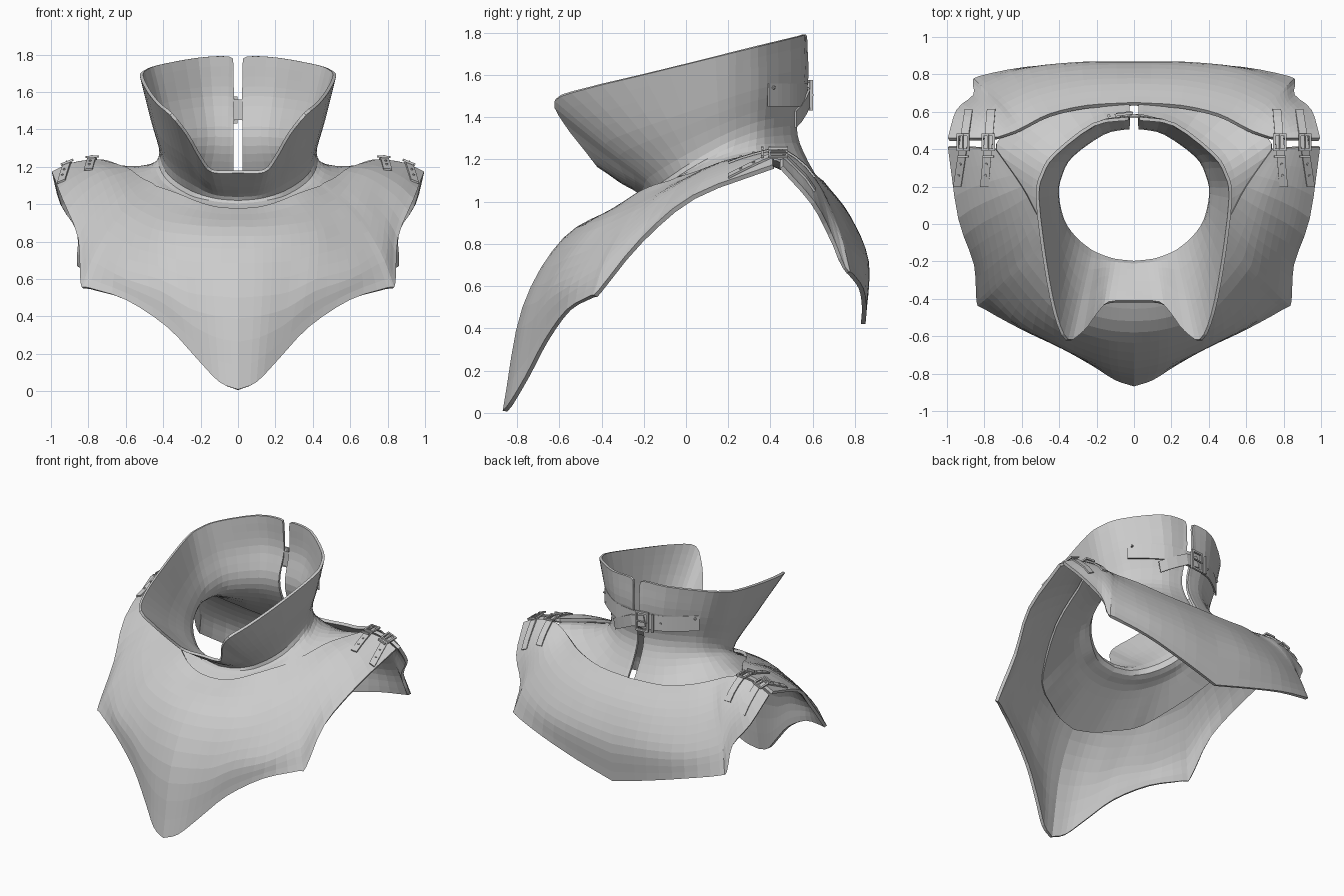
import bpy, bmesh, math
from mathutils import Vector, Matrix
from mathutils.bvhtree import BVHTree

if "Cube" in bpy.data.objects:
    bpy.data.objects.remove(bpy.data.objects["Cube"])


def smooth_path(pts, sub):
    """Catmull-Rom through the points, ends clamped."""
    p = [Vector(q) for q in pts]
    p = [p[0] * 2 - p[1]] + p + [p[-1] * 2 - p[-2]]
    out = []
    for i in range(1, len(p) - 2):
        a, b, c, d = p[i - 1:i + 3]
        for k in range(sub):
            t = k / sub
            out.append(0.5 * (2 * b + (c - a) * t + (2 * a - 5 * b + 4 * c - d) * t * t
                              + (3 * b - a - 3 * c + d) * t ** 3))
    return out + [p[-2]]


def new_object(name, bm):
    me = bpy.data.meshes.new(name)
    bm.to_mesh(me)
    bm.free()
    ob = bpy.data.objects.new(name, me)
    bpy.context.collection.objects.link(ob)
    return ob


def solidify(ob, t, offset=-1):
    m = ob.modifiers.new("thickness", "SOLIDIFY")
    m.thickness, m.offset = t, offset


def shell(name, columns, thick, flip=False, sub_u=3, sub_v=4):
    """Half shell lofted from control columns, mirrored over x."""
    rows = [smooth_path(r, sub_u) for r in zip(*columns)]
    cols = [smooth_path(c, sub_v) for c in zip(*rows)]
    bm = bmesh.new()
    vs = [[bm.verts.new(p) for p in c] for c in cols]
    for a, b in zip(vs, vs[1:]):
        for j in range(len(a) - 1):
            f = [a[j], b[j], b[j + 1], a[j + 1]]
            bm.faces.new(f[::-1] if flip else f)
    tree = BVHTree.FromBMesh(bm)
    ob = new_object(name, bm)
    ob.modifiers.new("mirror", "MIRROR").use_clip = True
    solidify(ob, thick)
    return tree


def strap(name, pts, sides, width):
    """Flat leather band along a path."""
    bm = bmesh.new()
    prev = None
    for p, s in zip(pts, sides):
        pair = [bm.verts.new(p - s * width / 2), bm.verts.new(p + s * width / 2)]
        if prev:
            bm.faces.new([prev[0], prev[1], pair[1], pair[0]])
        prev = pair
    solidify(new_object(name, bm), 0.01, 0)


def frame_matrix(pos, along, normal):
    y, z = along.normalized(), normal.normalized()
    x = y.cross(z).normalized()
    z = x.cross(y)
    m = Matrix((x, y, z)).transposed().to_4x4()
    m.translation = pos
    return m


def buckle(name, m, w, l, r=0.012):
    """Rectangular frame with a prong and a keeper loop."""
    bm = bmesh.new()
    for c, s in [((-w / 2, 0, 0), (r, l, r)), ((w / 2, 0, 0), (r, l, r)),
                 ((0, -l / 2, 0), (w + r, r, r)), ((0, l / 2, 0), (w + r, r, r)),
                 ((0, 0, r / 2), (r * .6, l, r * .6)),
                 ((0, -l * .95, 0), (w, r, r))]:
        bmesh.ops.create_cube(bm, size=1, matrix=m @ Matrix.Translation(c) @ Matrix.Diagonal((*s, 1)))
    new_object(name, bm)


def rivet(name, m):
    bm = bmesh.new()
    bmesh.ops.create_cone(bm, cap_ends=True, segments=8, radius1=.009, radius2=.006, depth=.014, matrix=m)
    new_object(name, bm)


# Chest plate: columns from centre to shoulder, neckline to outer edge
front = shell("chest_plate", [
    [(0, -.32, .98), (0, -.58, .83), (0, -.775, .5), (0, -.868, .01)],
    [(.1, -.31, .985), (.13, -.57, .83), (.13, -.75, .51), (.1, -.835, .05)],
    [(.2, -.28, 1.01), (.28, -.53, .84), (.27, -.7, .53), (.22, -.76, .175)],
    [(.3, -.22, 1.05), (.42, -.46, .86), (.42, -.63, .6), (.38, -.67, .345)],
    [(.38, -.15, 1.08), (.52, -.36, .9), (.6, -.53, .65), (.6, -.565, .49)],
    [(.44, -.08, 1.1), (.6, -.26, .95), (.73, -.4, .73), (.8, -.455, .555)],
    [(.46, -.045, 1.115), (.63, -.21, .975), (.77, -.35, .765), (.842, -.415, .58)],
    [(.52, .05, 1.145), (.66, -.08, 1.06), (.79, -.17, .93), (.855, -.22, .82)],
    [(.6, .2, 1.2), (.72, .15, 1.18), (.85, .09, 1.11), (.94, .03, 1.03)],
    [(.74, .4, 1.24), (.82, .405, 1.235), (.91, .41, 1.215), (.995, .41, 1.175)],
], .022, flip=True)

# Back plate: columns from centre to shoulder
back = shell("back_plate", [
    [(0, .65, 1.1), (0, .78, .93), (0, .865, .7), (0, .85, .42)],
    [(.25, .635, 1.11), (.27, .77, .94), (.28, .862, .73), (.28, .855, .5)],
    [(.45, .59, 1.15), (.52, .72, .98), (.56, .825, .77), (.58, .84, .59)],
    [(.58, .525, 1.19), (.68, .65, 1.05), (.78, .74, .85), (.83, .79, .66)],
    [(.63, .5, 1.21), (.72, .62, 1.1), (.8, .7, .92), (.862, .755, .69)],
    [(.67, .485, 1.225), (.76, .58, 1.15), (.82, .65, 1.01), (.86, .69, .85)],
    [(.7, .475, 1.235), (.8, .53, 1.19), (.88, .58, 1.1), (.95, .61, 1.0)],
    [(.73, .465, 1.24), (.82, .46, 1.235), (.91, .46, 1.215), (.995, .46, 1.17)],
], .022)

# Collar, rear slit to front: angle round the neck, rim x, y, drop below the rim plane, flange edge
neck = []
for deg, rx, ry, dip, flange in [
        (4, .025, .575, .04, (.025, .72, .97)), (8, .05, .57, 0, (.08, .72, .97)),
        (24, .22, .54, 0, (.28, .69, .99)), (54, .43, .38, 0, (.6, .54, 1.12)),
        (72, .5, .27, 0, (.735, .43, 1.212)), (89, .525, .14, 0, (.7, .25, 1.17)),
        (112, .485, -.2, 0, (.64, -.05, 1.04)), (129, .43, -.48, 0, (.48, -.38, .88)),
        (143, .365, -.622, .02, (.38, -.48, .82)), (150, .28, -.58, .135, (.33, -.51, .805)),
        (156, .205, -.48, .29, (.27, -.54, .79)), (166, .14, -.425, .375, (.15, -.6, .76)),
        (180, 0, -.42, .38, (0, -.63, .74))]:
    s, c = math.sin(math.radians(deg)), math.cos(math.radians(deg))
    rim = Vector((rx, ry, 1.65 + .246 * ry - dip))
    y = .155 + .37 * c
    waist = Vector((.42 * s, y, 1.02 + .34 * math.sin(math.pi / 2 * (y + .215) / .74)))
    y = .12 + .46 * c
    base = Vector((.5 * s, y, 1.22 - (.5 if y < .33 else .25) * abs(y - .33) ** 1.5))
    if deg < 8:
        waist.x = base.x = rx
    mid = (rim + waist) / 2 + Vector((0, max(0, ry - .3) * .1, 0))
    neck.append([rim, mid, waist, base, Vector(flange)])
neck[-1] = [Vector((0, p.y, p.z)) for p in neck[-1]]
collar = shell("neck_collar", neck, .018)


# Shoulder straps, buckles and rivets
def drop(x, y):
    for tree in (front, back):
        hit = tree.ray_cast(Vector((x, y, 3)), Vector((0, 0, -1)))[0]
        if hit:
            return hit + Vector((0, 0, .008))


for side, sx in (("right", 1), ("left", -1)):
    for tag, x0, dx in (("inner", .8, -.035), ("outer", .945, -.06)):
        pts = [drop(x0 + dx * (y - .2) / .4, y) for y in (.2, .26, .32, .37, .4, .475, .52, .57, .61)]
        pts = [Vector((p.x * sx, p.y, p.z)) for p in pts if p]
        slope = Vector((1, 0, (-.05 if tag == "inner" else -.4) * sx)).normalized()
        name = f"{side}_{tag}_shoulder"
        strap(name + "_strap", pts, [slope] * len(pts), .045)
        up = slope.cross(Vector((0, 1, 0)))
        mid = (pts[4] + pts[5]) / 2 + up * .012
        buckle(name + "_buckle", frame_matrix(mid, Vector((0, 1, 0)), up), .06, .08)
        for i in (1, 2):
            rivet(f"{name}_rivet_{i}", frame_matrix(pts[i] + up * .004, pts[i + 1] - pts[i], up))


# Collar strap closing the rear slit
def wrap(deg, z, off=.01):
    a = math.radians(max(abs(deg), 6))
    d = Vector((math.sin(a), math.cos(a), 0))
    hit = collar.ray_cast(Vector((0, .15, z)), d)[0] + d * off
    b = math.radians(deg)
    r = (hit - Vector((0, .15, z))).length
    return Vector((math.sin(b) * r, .15 + math.cos(b) * r, z))


Z = Vector((0, 0, 1))
pts = [wrap(a, 1.505) for a in range(-58, 59, 4)]
strap("collar_strap", pts, [Z] * len(pts), .11)
pts = [wrap(a, 1.505 - .0038 * max(0, a), .025 + .0005 * a) for a in (-9, 4, 14, 23, 30)]
strap("collar_strap_tongue", pts, [Vector((.2, 0, .98))] * 5, .08)
p = wrap(-7, 1.505, .03)
buckle("collar_buckle", frame_matrix(p, Vector((1, .12, 0)), Vector((-.12, 1, 0))), .13, .085, .014)
for i, (a, z) in enumerate([(-54, 1.54), (-54, 1.47), (54, 1.54), (54, 1.47), (-24, 1.505)]):
    q = wrap(a, z, .016)
    rivet(f"collar_rivet_{i}", frame_matrix(q, Z, q - Vector((0, .15, z))))
